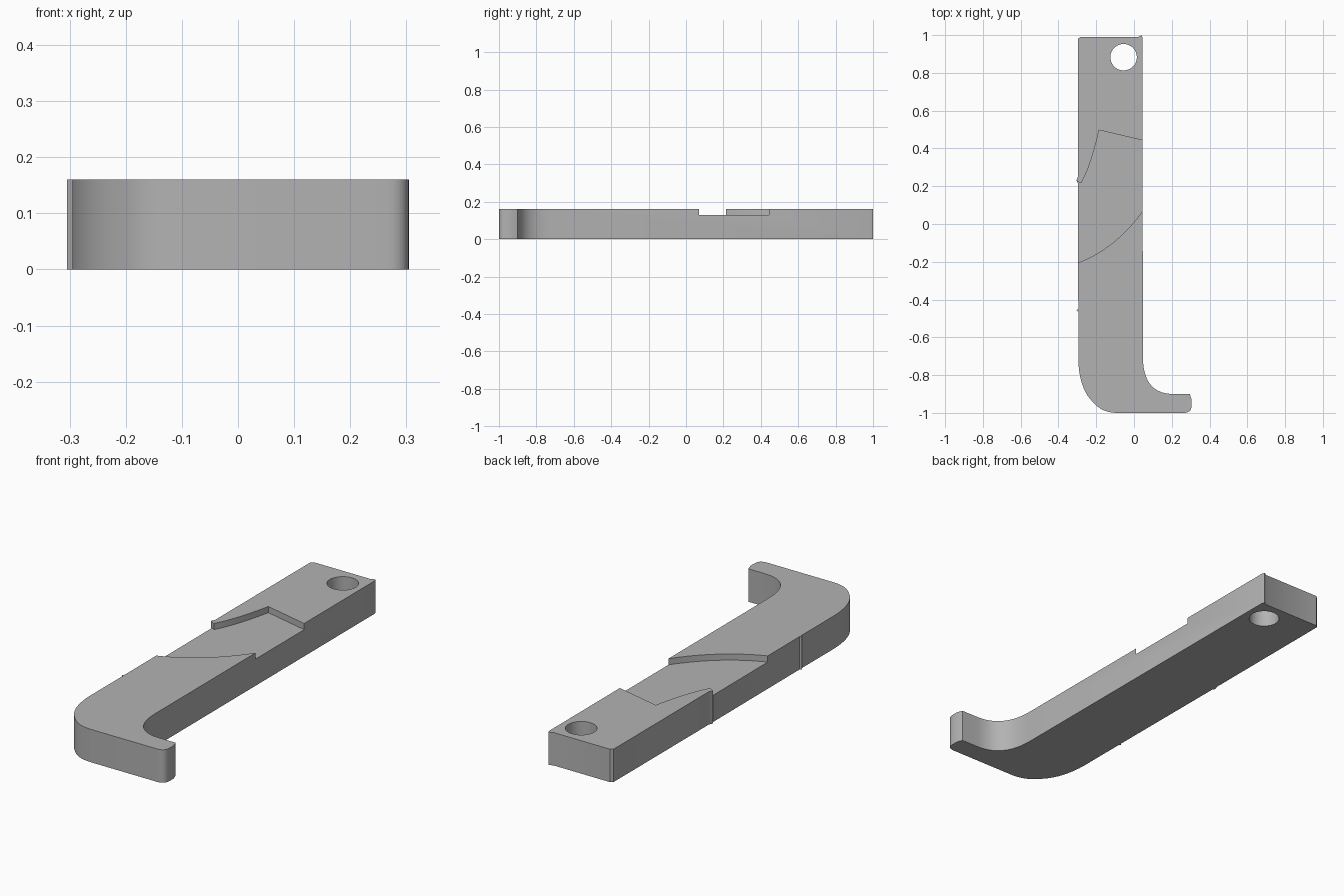
import bpy, bmesh, math

cube = bpy.data.objects.get("Cube")
if cube:
    bpy.data.objects.remove(cube, do_unlink=True)

HEIGHT = 0.16
FLOOR = 0.13

grey = bpy.data.materials.new("plain grey")
grey.use_nodes = True
colour = (0.45, 0.45, 0.45, 1)
grey.diffuse_color = colour
grey.node_tree.nodes["Principled BSDF"].inputs["Base Color"].default_value = colour


def prism(name, points, z0, z1):
    """Extrude a flat outline straight up."""
    bm = bmesh.new()
    face = bm.faces.new([bm.verts.new((x, y, z0)) for x, y in points])
    top = bmesh.ops.extrude_face_region(bm, geom=[face])
    verts = [v for v in top["geom"] if isinstance(v, bmesh.types.BMVert)]
    bmesh.ops.translate(bm, verts=verts, vec=(0, 0, z1 - z0))
    bmesh.ops.recalc_face_normals(bm, faces=bm.faces)
    mesh = bpy.data.meshes.new(name)
    bm.to_mesh(mesh)
    bm.free()
    mesh.materials.append(grey)
    obj = bpy.data.objects.new(name, mesh)
    bpy.context.collection.objects.link(obj)
    return obj


def curve(a, b, c, steps=10):
    """Points along a bend from a to c, pulled towards b."""
    ts = [i / steps for i in range(steps + 1)]
    return [tuple((1 - t) ** 2 * p + 2 * t * (1 - t) * q + t * t * r
                  for p, q, r in zip(a, b, c)) for t in ts]


def cut(target, cutter):
    mod = target.modifiers.new(cutter.name, 'BOOLEAN')
    mod.operation = 'DIFFERENCE'
    mod.solver = 'EXACT'
    mod.object = cutter
    bpy.context.view_layer.objects.active = target
    bpy.ops.object.modifier_apply(modifier=mod.name)
    bpy.data.objects.remove(cutter, do_unlink=True)


# Hooked bar: straight shank, rounded heel and short toe
outline = [(0.045, 0.985), (0.04, 1.0), (0.02, 0.99), (-0.285, 0.99), (-0.297, 0.98),
           (-0.297, 0.25), (-0.305, 0.23), (-0.297, 0.215),
           (-0.295, -0.45), (-0.305, -0.457), (-0.295, -0.465)]
outline += curve((-0.295, -0.72), (-0.29, -0.87), (-0.22, -0.94))
outline += curve((-0.21, -0.95), (-0.165, -1.0), (-0.09, -1.0), 6)
outline += curve((0.265, -1.0), (0.305, -1.0), (0.305, -0.96), 6)
outline += [(0.305, -0.93), (0.295, -0.9)]
outline += curve((0.2, -0.9), (0.055, -0.895), (0.047, -0.72))
bar = prism("hooked_bar", outline, 0, HEIGHT)

# Shallow recess across the upper face
recess = [(-0.33, 0.235), (-0.305, 0.23), (-0.28, 0.215)]
recess += curve((-0.27, 0.235), (-0.225, 0.32), (-0.185, 0.497))
recess += [(0.045, 0.443), (0.1, 0.43), (0.1, 0.14)]
recess += curve((0.05, 0.075), (-0.09, -0.125), (-0.295, -0.205), 16)
recess += [(-0.33, -0.215)]
cut(bar, prism("recess_cutter", recess, FLOOR, HEIGHT + 0.1))

# Round hole through the shank end
hole = [(-0.055 + 0.07 * math.cos(a), 0.883 + 0.07 * math.sin(a))
        for a in (math.tau * i / 48 for i in range(48))]
cut(bar, prism("hole_cutter", hole, -0.1, HEIGHT + 0.1))

# Smooth rounded walls, keep crisp rims
bpy.ops.object.select_all(action='DESELECT')
bar.select_set(True)
bpy.context.view_layer.objects.active = bar
bpy.ops.object.shade_smooth_by_angle(angle=math.radians(30))
